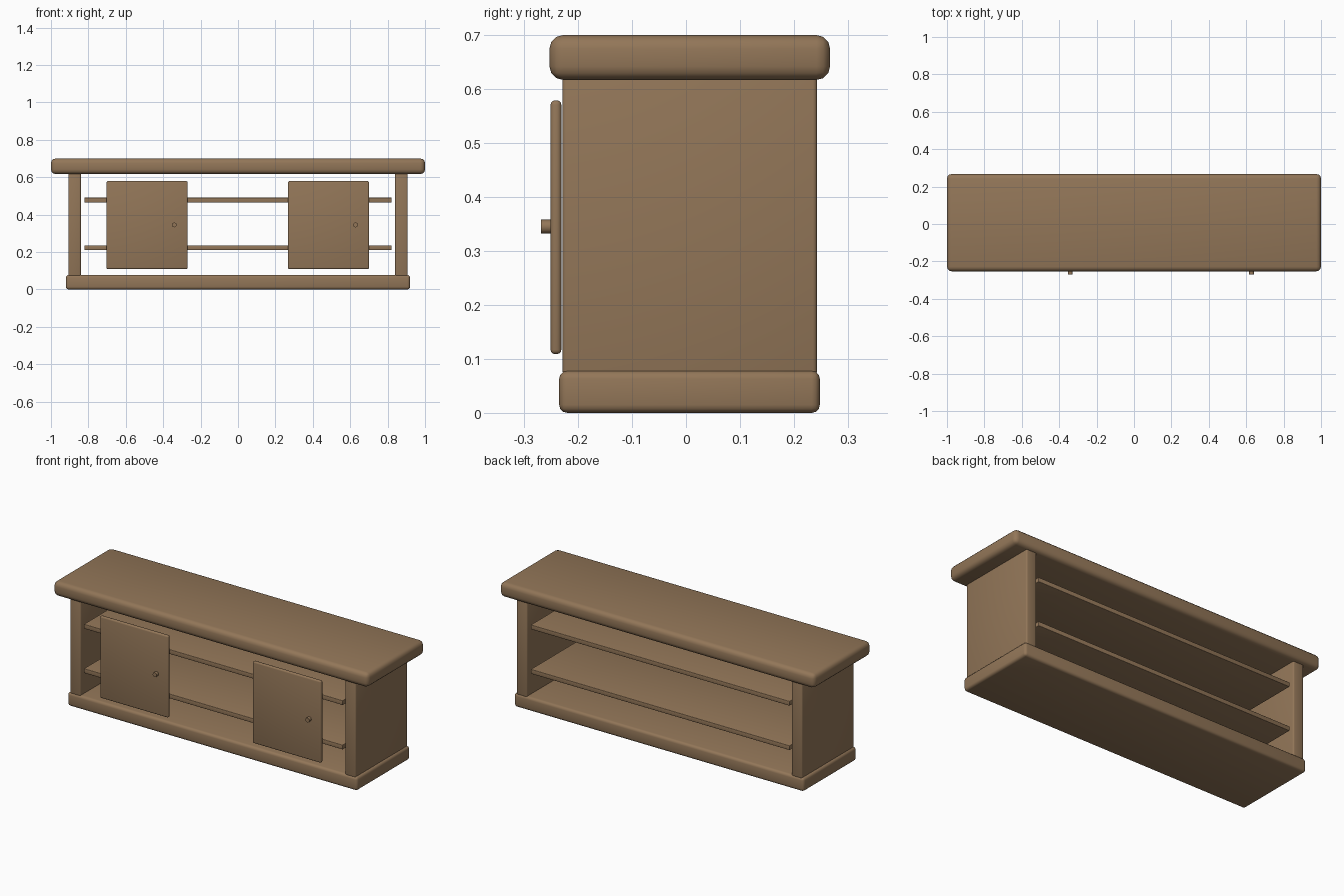
import bpy
import math

cube = bpy.data.objects.get("Cube")
if cube:
    bpy.data.objects.remove(cube, do_unlink=True)

COLOUR = (0.29, 0.182, 0.098, 1)
wood = bpy.data.materials.new("brown_wood")
wood.use_nodes = True
wood.diffuse_color = COLOUR
wood.node_tree.nodes["Principled BSDF"].inputs["Base Color"].default_value = COLOUR


def finish(obj, name):
    obj.name = name
    obj.data.materials.append(wood)
    bpy.ops.object.shade_smooth_by_angle(angle=math.radians(35))


def board(name, xs, ys, zs, bevel):
    """Box between the given extents, with rounded edges."""
    spans = (xs, ys, zs)
    bpy.ops.mesh.primitive_cube_add(size=1, location=[sum(s) / 2 for s in spans])
    obj = bpy.context.object
    obj.scale = [s[1] - s[0] for s in spans]
    bpy.ops.object.transform_apply(location=False, rotation=False, scale=True)
    mod = obj.modifiers.new("rounded_edges", "BEVEL")
    mod.width = bevel
    mod.segments = 3
    bpy.ops.object.modifier_apply(modifier=mod.name)
    finish(obj, name)


# Top and base slabs
board("top", (-1, 1), (-0.253, 0.267), (0.617, 0.7), 0.025)
board("base", (-0.92, 0.92), (-0.235, 0.248), (0, 0.078), 0.015)

# Side panels
board("right_side_panel", (-0.907, -0.84), (-0.229, 0.243), (0.07, 0.625), 0.008)
board("left_side_panel", (0.84, 0.907), (-0.229, 0.243), (0.07, 0.625), 0.008)

# Shelves
for name, z in (("lower_shelf", 0.21), ("upper_shelf", 0.465)):
    board(name, (-0.822, 0.822), (-0.225, 0.235), (z, z + 0.026), 0.003)

# Doors, each with a round knob near its left edge
for side, x in (("right", -0.703), ("left", 0.267)):
    board(side + "_door", (x, x + 0.434), (-0.251, -0.231), (0.109, 0.579), 0.008)
    bpy.ops.mesh.primitive_cylinder_add(
        vertices=12, radius=0.013, depth=0.024,
        location=(x + 0.362, -0.257, 0.345), rotation=(math.pi / 2, 0, 0))
    finish(bpy.context.object, side + "_knob")
